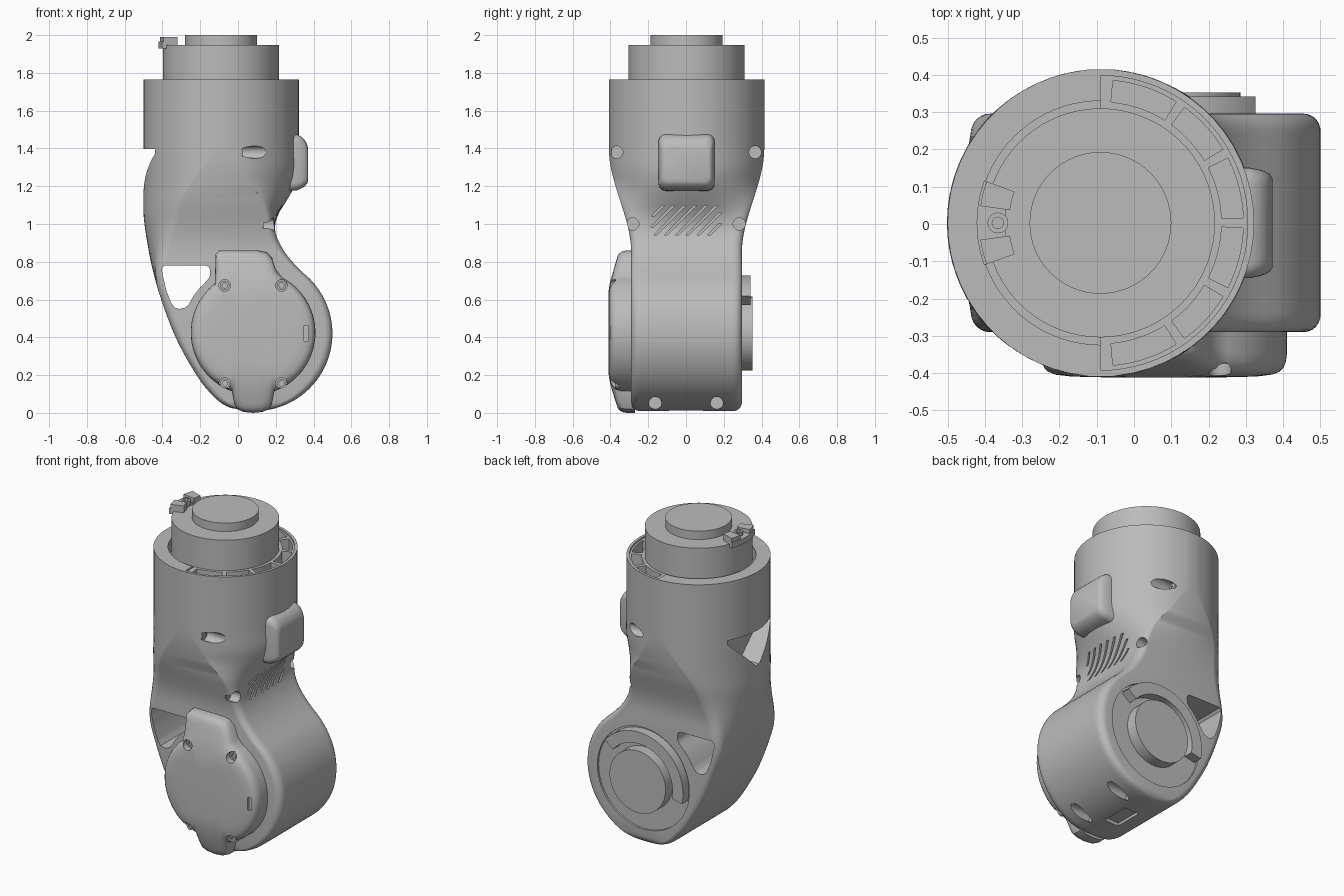
import bpy, bmesh, math
from math import sin, cos, pi, sqrt, radians

cube = bpy.data.objects.get("Cube")
if cube:
    bpy.data.objects.remove(cube, do_unlink=True)

grey = bpy.data.materials.new("plain_grey")
grey.use_nodes = True
grey.diffuse_color = (0.5, 0.5, 0.5, 1)
grey.node_tree.nodes["Principled BSDF"].inputs["Base Color"].default_value = (0.5, 0.5, 0.5, 1)


def loft(name, rings):
    """Skin closed rings of equal length and cap both ends."""
    bm = bmesh.new()
    rows = [[bm.verts.new(p) for p in ring] for ring in rings]
    n = len(rows[0])
    for a, b in zip(rows, rows[1:]):
        for i in range(n):
            j = (i + 1) % n
            bm.faces.new((a[i], a[j], b[j], b[i]))
    bm.faces.new(rows[0])
    bm.faces.new(rows[-1])
    bmesh.ops.recalc_face_normals(bm, faces=bm.faces)
    mesh = bpy.data.meshes.new(name)
    bm.to_mesh(mesh)
    bm.free()
    mesh.materials.append(grey)
    ob = bpy.data.objects.new(name, mesh)
    bpy.context.scene.collection.objects.link(ob)
    return ob


def place(axis, u, v, d):
    return {"x": (d, u, v), "y": (u, d, v), "z": (u, v, d)}[axis]


def prism(name, axis, pts, a, b):
    return loft(name, [[place(axis, u, v, d) for u, v in pts] for d in (a, b)])


def arc(c, r, a0, a1, n):
    return [(c[0] + r * cos(radians(a0 + (a1 - a0) * i / n)),
             c[1] + r * sin(radians(a0 + (a1 - a0) * i / n))) for i in range(n + 1)]


def disc(name, axis, c, r, a, b, n=48):
    return prism(name, axis, arc(c, r, 0, 360, n)[:-1], a, b)


def sector(name, axis, c, r0, r1, a0, a1, a, b, n=16):
    return prism(name, axis, arc(c, r1, a0, a1, n) + arc(c, r0, a1, a0, n), a, b)


def box(name, lo, hi):
    return prism(name, "z", [(lo[0], lo[1]), (hi[0], lo[1]), (hi[0], hi[1]), (lo[0], hi[1])], lo[2], hi[2])


def screw(name, axis, c, r, a, b):
    """Cap screw with a round socket; its head faces b."""
    steps = [(r, a), (r, b), (r * 0.55, b), (r * 0.55, b - (b - a) * 0.6)]
    return loft(name, [[place(axis, u, v, d) for u, v in arc(c, rr, 0, 360, 16)[:-1]] for rr, d in steps])


def activate(ob):
    bpy.ops.object.select_all(action="DESELECT")
    ob.select_set(True)
    bpy.context.view_layer.objects.active = ob


def cut(ob, cutters):
    for c in cutters:
        c.hide_render = True
        mod = ob.modifiers.new("cut", "BOOLEAN")
        mod.operation, mod.solver, mod.object = "DIFFERENCE", "EXACT", c
        activate(ob)
        bpy.ops.object.modifier_apply(modifier=mod.name)
        bpy.data.objects.remove(c, do_unlink=True)


def smooth(t):
    t = min(1, max(0, t))
    return t * t * (3 - 2 * t)


def curve(table, z):
    """Smooth curve through (z, value) pairs in rising z."""
    z = min(table[-1][0], max(table[0][0], z))
    i = next(k for k in range(len(table) - 1) if z <= table[k + 1][0])

    def slope(k):
        p, q = table[max(k - 1, 0)], table[min(k + 1, len(table) - 1)]
        return (q[1] - p[1]) / (q[0] - p[0])
    (z0, v0), (z1, v1) = table[i], table[i + 1]
    h = z1 - z0
    t = (z - z0) / h
    return v0 + (v1 - v0) * smooth(t) + h * t * (1 - t) * ((1 - t) * slope(i) - t * slope(i + 1))


# Housing: a round sleeve that narrows into a flat-sided drum
MID, RIM = 0.003, 1.765
TOP, DRUM, R, FILLET, HALF = (-0.09, MID), (0.09, 0.42), 0.412, 0.045, 0.293
left_edge = [(0.01, 0.06), (0.03, -0.05), (0.12, -0.16), (0.25, -0.25), (0.4, -0.33), (0.58, -0.4),
             (0.75, -0.45), (0.9, -0.48), (1.05, -0.5), (1.2, -0.5), (RIM, -0.5)]
right_edge = [(0.62, 0.448), (0.7, 0.39), (0.76, 0.325), (0.84, 0.255), (0.92, 0.21), (0.98, 0.195),
              (1.05, 0.213), (1.12, 0.255), (1.2, 0.3), (1.28, 0.322), (1.4, 0.322), (RIM, 0.322)]


def body_ring(z, n=30):
    xl = curve(left_edge, z)
    xr = curve(right_edge, z) if z > 0.7 else DRUM[0] + sqrt(max(0, 0.41 ** 2 - (z - DRUM[1]) ** 2))
    w = HALF + (R - 0.0005 - HALF) * smooth((z - 0.85) / 0.55)
    if z < 0.01 + FILLET:
        w -= FILLET - sqrt(FILLET ** 2 - (FILLET + 0.01 - z) ** 2)
    round_r, round_l = smooth((z - 0.95) / 0.3), smooth((z - 0.65) / 0.4)
    soft = 1 - smooth((z - 0.9) / 0.3)

    def inset(y, k):
        e = max(0, abs(y) - (w - FILLET))
        off = k * (R - sqrt(max(0, R * R - y * y))) + soft * (FILLET - sqrt(max(0, FILLET ** 2 - e * e)))
        return min(off, 0.46 * (xr - xl))
    ys = [w * sin((2 * i / n - 1) * pi / 2) for i in range(n + 1)]
    return ([(xr - inset(y, round_r), y + MID, z) for y in ys] +
            [(xl + inset(y, round_l), y + MID, z) for y in reversed(ys)])


levels = [0.01 + 0.4 * (1 - cos(i / 22 * pi / 2)) for i in range(22)]
levels += [0.41 + 0.03 * i for i in range(34)] + [1.45, 1.6, RIM]
housing = loft("housing", [body_ring(z) for z in levels])

window = [(-0.39, 0.78), (-0.17, 0.78), (-0.155, 0.773), (-0.147, 0.755), (-0.15, 0.72), (-0.165, 0.7),
          (-0.2, 0.665), (-0.235, 0.62), (-0.26, 0.575), (-0.28, 0.557), (-0.31, 0.55), (-0.335, 0.557),
          (-0.355, 0.585), (-0.38, 0.65), (-0.4, 0.735), (-0.403, 0.765)]
cutters = [
    prism("side_notch", "x", [(-0.21, 1.398), (0.216, 1.398), (0.216, 1.37), (0.02, 1.18), (-0.014, 1.18),
                              (-0.21, 1.37)], -0.6, -0.37),
    prism("window", "y", window, -0.5, 0.5),
    disc("back_recess", "y", DRUM, 0.32, 0.283, 0.4),
    box("bottom_slot", (0.04, -0.09, -0.1), (0.14, 0.09, 0.03)),
    sector("rim_step", "z", TOP, 0.2, 0.395, -90, 90, RIM - 0.01, 1.9, 40),
    sector("rim_groove", "z", TOP, 0.2, 0.327, 90, 270, RIM - 0.08, 1.9, 40)]
# Pockets between the ribs of the rim
for side in (1, -1):
    for a0, a1 in ((2, 27), (31, 54), (58, 85)):
        cutters.append(sector("rim_pocket", "z", TOP, 0.325, 0.383, side * a0, side * a1, 1.67, 1.85))
    # Screw pockets along the right side
    for y, z, x in ((0.367, 1.38, 0.02), (0.282, 1.0, 0.13), (0.163, 0.052, 0.17)):
        cutters.append(disc("screw_pocket", "x", (side * y, z), 0.033, x, 0.6, 20))
        screw("side_screw", "x", (side * y, z), 0.025, x - 0.02, x + 0.004)
# Slanted vents
for i in range(8):
    y = -0.207 + 0.057 * i
    lo, hi = max(-0.078, -0.185 - y), min(0.078, 0.175 - y)
    cutters.append(prism("vent", "x", [(y + lo, 1.02 + lo), (y + lo + 0.016, 1.02 + lo),
                                       (y + hi + 0.016, 1.02 + hi), (y + hi, 1.02 + hi)], 0.18, 0.4))
cut(housing, cutters)


# Side pad: rounded rectangles that shrink outward
def pad_ring(x, half, lo, hi, r):
    ring = []
    for y, z, a in ((half - r, hi - r, 0), (r - half, hi - r, 90), (r - half, lo + r, 180), (half - r, lo + r, 270)):
        ring += [(x, u + MID, v) for u, v in arc((y, z), r, a, a + 90, 6)]
    return ring


loft("side_pad", [pad_ring(*p) for p in (
    (0.2, 0.15, 1.17, 1.48, 0.04), (0.31, 0.148, 1.178, 1.475, 0.04), (0.335, 0.143, 1.188, 1.463, 0.04),
    (0.352, 0.138, 1.198, 1.447, 0.04), (0.365, 0.13, 1.212, 1.425, 0.035), (0.371, 0.12, 1.225, 1.4, 0.03))])

# Upper shaft, cap and retaining clip
disc("upper_shaft", "z", TOP, 0.307, 1.6, 1.947, 72)
disc("upper_cap", "z", TOP, 0.19, 1.94, 2.0, 64)
for a0 in (160, 188):
    sector("clip_wing", "z", TOP, 0.245, 0.325, a0, a0 + 12, 1.94, 1.99, 4)
sector("clip_base", "z", TOP, 0.255, 0.325, 171, 189, 1.94, 1.965, 4)
sector("clip_lip", "z", TOP, 0.308, 0.332, 160, 200, 1.93, 1.965, 6)
screw("clip_screw", "z", (-0.365, MID), 0.028, 1.96, 1.985)

# Rear shaft and its collar
disc("rear_shaft", "y", DRUM, 0.195, 0.25, 0.353, 64)
sector("rear_collar", "y", DRUM, 0.235, 0.308, 40, 192, 0.26, 0.342, 40)

# Front cover: a domed plate with a tab above and below
C = (0.08, 0.425)
outline = [(-0.12, 0.78), (-0.12, 0.84), (-0.1, 0.86), (0.1, 0.86), (0.15, 0.85), (0.18, 0.82), (0.2, 0.76)]
outline += arc(C, 0.33, 62, -70, 40)
outline += [(0.18, 0.05), (0.165, 0.02), (0.13, 0.005), (0.08, 0), (0.03, 0.005), (-0.005, 0.02), (-0.02, 0.05)]
outline += arc(C, 0.33, 250, 128, 40)


def cover_ring(scale, depth):
    ring = []
    for u, v in outline:
        x, z = C[0] + (u - C[0]) * scale, C[1] + (v - C[1]) * scale
        drop = 0.035 * smooth((abs(z - C[1]) - 0.22) / 0.17)
        ring.append((x, depth if depth > -0.3 else depth + drop, z))
    return ring


cover = loft("front_cover", [cover_ring(s, d) for s, d in (
    (1, -0.27), (1, -0.35), (0.99, -0.372), (0.97, -0.386), (0.94, -0.396), (0.88, -0.404), (0.75, -0.409),
    (0.5, -0.411))])
holes = [box("cover_slot", (0.35, -0.5, 0.38), (0.372, -0.39, 0.46))]
for x in (-0.07, 0.23):
    for z in (0.155, 0.675):
        holes.append(disc("cover_bore", "y", (x, z), 0.031, -0.5, -0.365, 20))
        screw("cover_screw", "y", (x, z), 0.025, -0.35, -0.375)
cut(cover, holes)

# Soft shading with crisp edges
for ob in list(bpy.context.scene.objects):
    if ob.type == "MESH" and grey.name in ob.data.materials:
        activate(ob)
        bpy.ops.object.shade_smooth_by_angle(angle=radians(32))
